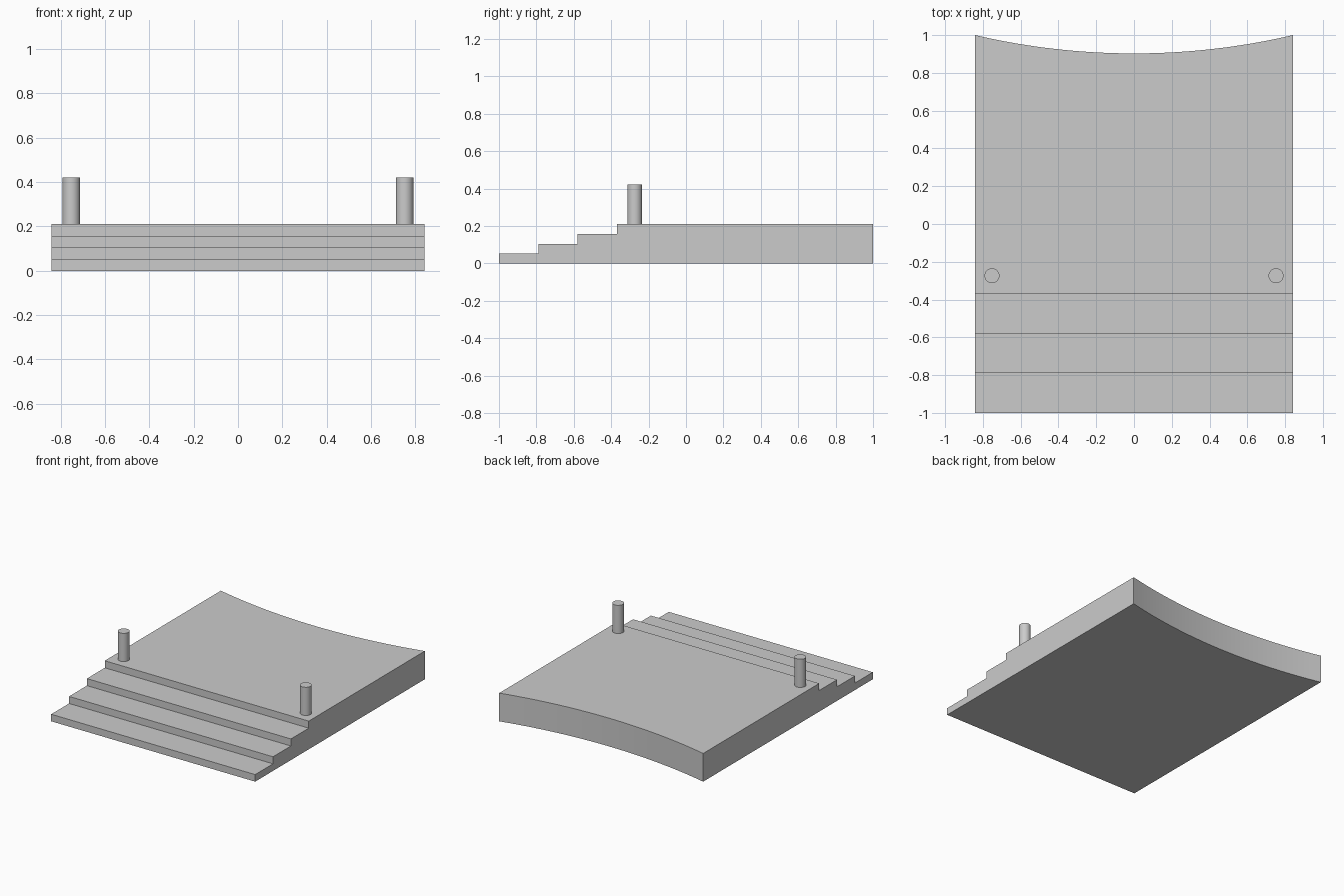
import bpy, bmesh, math

if "Cube" in bpy.data.objects:
    bpy.data.objects.remove(bpy.data.objects["Cube"])

HALF_W = 0.842      # half width of the platform
UNIT = 2 / 9.5      # tread depth, also deck height
STEPS = 4           # three treads plus the deck
SAG = 0.097         # depth of the concave back edge
COLUMNS = 24


def back_y(x):
    """Circular arc of the back edge."""
    r = (HALF_W ** 2 + SAG ** 2) / (2 * SAG)
    return 1 - SAG + r - math.sqrt(r * r - x * x)


def stair_profile(x):
    """Side outline of the stairs and deck at a given x."""
    pts = [(-1, 0)]
    for i in range(STEPS):
        y, z = -1 + i * UNIT, UNIT * (i + 1) / STEPS
        if i:
            pts.append((y, UNIT * i / STEPS))
        pts.append((y, z))
    return pts + [(back_y(x), UNIT), (back_y(x), 0)]


def smooth(obj):
    bpy.ops.object.select_all(action='DESELECT')
    obj.select_set(True)
    bpy.context.view_layer.objects.active = obj
    bpy.ops.object.shade_smooth_by_angle(angle=math.radians(30))


# Stepped platform: the profile swept across x, following the back arc
bm = bmesh.new()
rings = []
for c in range(COLUMNS + 1):
    x = HALF_W * (2 * c / COLUMNS - 1)
    rings.append([bm.verts.new((x, y, z)) for y, z in stair_profile(x)])
n = len(rings[0])
for a, b in zip(rings, rings[1:]):
    for i in range(n):
        j = (i + 1) % n
        bm.faces.new((a[i], a[j], b[j], b[i]))
bm.faces.new(rings[0])
bm.faces.new(rings[-1])
bmesh.ops.recalc_face_normals(bm, faces=bm.faces)
# Merge the flat strips of each tread, riser and deck
bmesh.ops.dissolve_limit(bm, angle_limit=math.radians(0.3),
                         verts=bm.verts, edges=bm.edges)
mesh = bpy.data.meshes.new("stepped_platform")
bm.to_mesh(mesh)
bm.free()
platform = bpy.data.objects.new("stepped_platform", mesh)
bpy.context.collection.objects.link(platform)
smooth(platform)

# Posts at the top of the stairs
for name, side in (("left_post", -1), ("right_post", 1)):
    bpy.ops.mesh.primitive_cylinder_add(
        vertices=32, radius=0.0395, depth=UNIT,
        location=(side * 0.752, -0.274, UNIT * 1.5))
    post = bpy.context.object
    post.name = name
    smooth(post)
